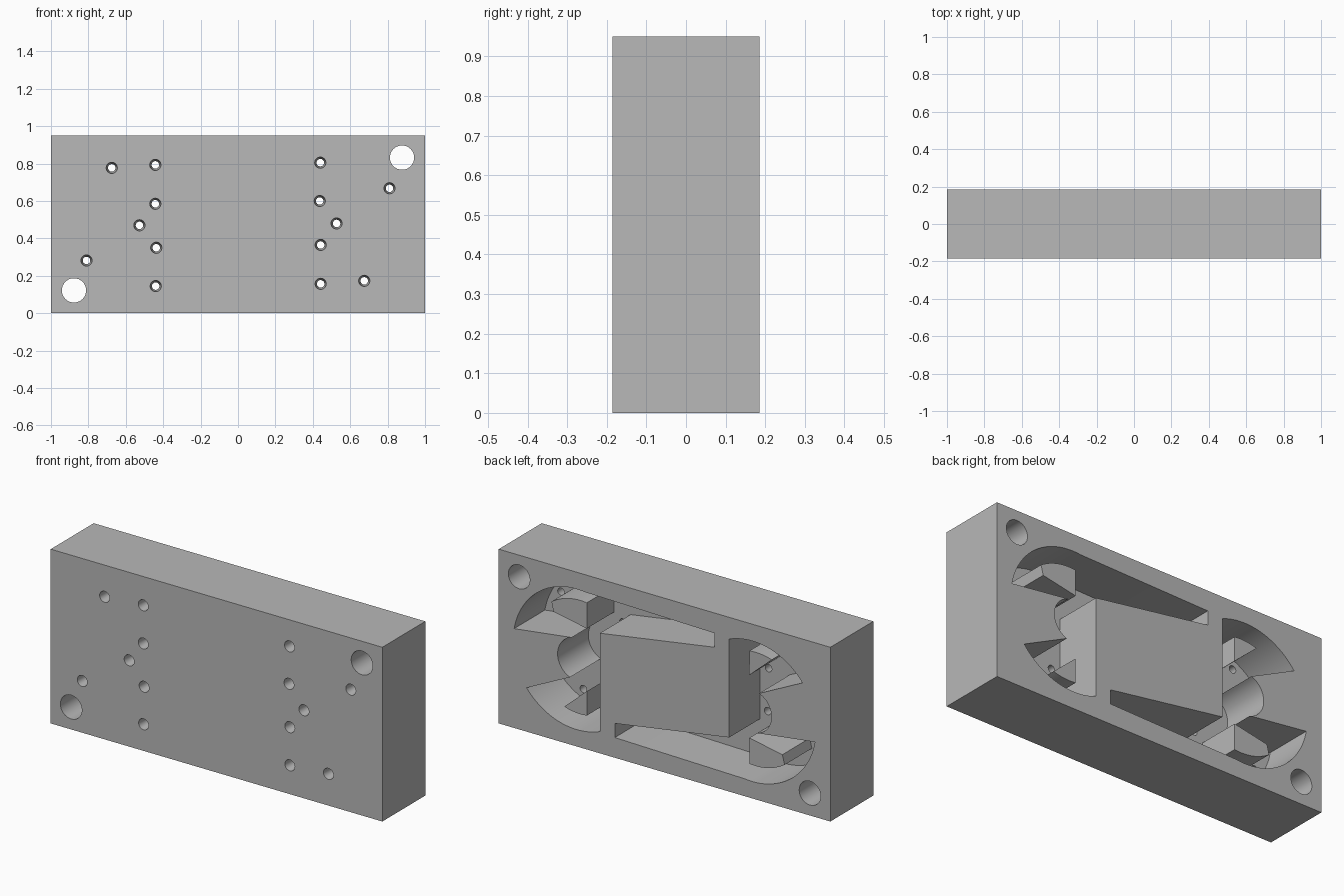
import bpy
import bmesh
from math import sin, cos, radians
from mathutils import Matrix, Vector

H, T = 0.95, 0.185            # block height and half thickness
FLOOR = -0.08                 # y of the pocket floor
ISLAND_TOP = 0.155            # islands stop just under the back face
CX, CZ = 0.53, 0.475          # centre of the round chamber

if "Cube" in bpy.data.objects:
    bpy.data.objects.remove(bpy.data.objects["Cube"], do_unlink=True)

grey = bpy.data.materials.new("plain_grey")
grey.use_nodes = True
grey.diffuse_color = (0.48, 0.48, 0.48, 1)
grey.node_tree.nodes["Principled BSDF"].inputs["Base Color"].default_value = (0.48, 0.48, 0.48, 1)


def finish(name, bm):
    bmesh.ops.recalc_face_normals(bm, faces=bm.faces)
    mesh = bpy.data.meshes.new(name)
    bm.to_mesh(mesh)
    bm.free()
    mesh.materials.append(grey)
    obj = bpy.data.objects.new(name, mesh)
    bpy.context.collection.objects.link(obj)
    return obj


def arc(r, start, end, n):
    """Points on a circle around the chamber centre, angles in degrees."""
    angles = [radians(start + (end - start) * i / n) for i in range(n + 1)]
    return [(CX + r * cos(a), CZ + r * sin(a)) for a in angles]


def turned(points):
    """The same outline rotated half a turn about the block centre."""
    return [(-x, H - z) for x, z in points]


def prism(bm, points, y0, y1):
    face = bm.faces.new([bm.verts.new((x, y0, z)) for x, z in points])
    new = bmesh.ops.extrude_face_region(bm, geom=[face])["geom"]
    verts = [g for g in new if isinstance(g, bmesh.types.BMVert)]
    bmesh.ops.translate(bm, vec=Vector((0, y1 - y0, 0)), verts=verts)


def bore(bm, x, z, r_front, r_back, y0, y1):
    place = Matrix.Translation((x, (y0 + y1) / 2, z)) @ Matrix.Rotation(radians(-90), 4, "X")
    bmesh.ops.create_cone(bm, cap_ends=True, segments=32, radius1=r_front,
                          radius2=r_back, depth=y1 - y0, matrix=place)


def cut(target, cutter):
    mod = target.modifiers.new("cut", "BOOLEAN")
    mod.operation = "DIFFERENCE"
    mod.solver = "EXACT"
    mod.object = cutter
    cutter.hide_render = True
    bpy.context.view_layer.objects.active = target
    bpy.ops.object.modifier_apply(modifier=mod.name)
    bpy.data.objects.remove(cutter, do_unlink=True)


# Solid block
bm = bmesh.new()
prism(bm, [(-1, 0), (1, 0), (1, H), (-1, H)], -T, T)
block = finish("block", bm)

# Round chamber with a wedge of land left standing, and its long tapering slot
pocket = (arc(0.383, -111.4, -38, 24)
          + arc(0.115, -70, 75, 24)
          + arc(0.383, 10, 97, 28)
          + [(-0.30, 0.84), (-0.30, 0.763), (0.39, 0.655)])
bm = bmesh.new()
for outline in (pocket, turned(pocket)):
    prism(bm, outline, FLOOR, T + 0.1)
cut(block, finish("pocket_cutter", bm))

# Tapered ports through the front wall, and two mounting holes
ports = [(0.44, 0.805), (0.437, 0.6), (0.527, 0.48), (0.442, 0.365),
         (0.442, 0.157), (0.81, 0.668), (0.675, 0.173)]
bm = bmesh.new()
for x, z in ports + turned(ports):
    bore(bm, x, z, 0.031, 0.019, -T - 0.01, FLOOR + 0.01)
for x, z in [(0.877, 0.832), (-0.877, 0.122)]:
    bore(bm, x, z, 0.065, 0.065, -T - 0.1, T + 0.1)
cut(block, finish("hole_cutter", bm))

# Islands inside each chamber
upper = [(0.49, 0.642), (0.69, 0.68)] + arc(0.31, 56, 97.4, 12)
lower = [(0.49, 0.30)] + arc(0.31, -97.4, -72, 8)
parts = [block]
for name, outline in (("large_island", upper), ("small_island", lower)):
    for side, points in (("left", outline), ("right", turned(outline))):
        bm = bmesh.new()
        prism(bm, points, FLOOR - 0.02, ISLAND_TOP)
        parts.append(finish(name + "_" + side, bm))

# Smooth curved walls, crisp edges
bpy.ops.object.select_all(action="DESELECT")
for obj in parts:
    obj.select_set(True)
bpy.context.view_layer.objects.active = block
bpy.ops.object.shade_smooth_by_angle(angle=radians(30))
